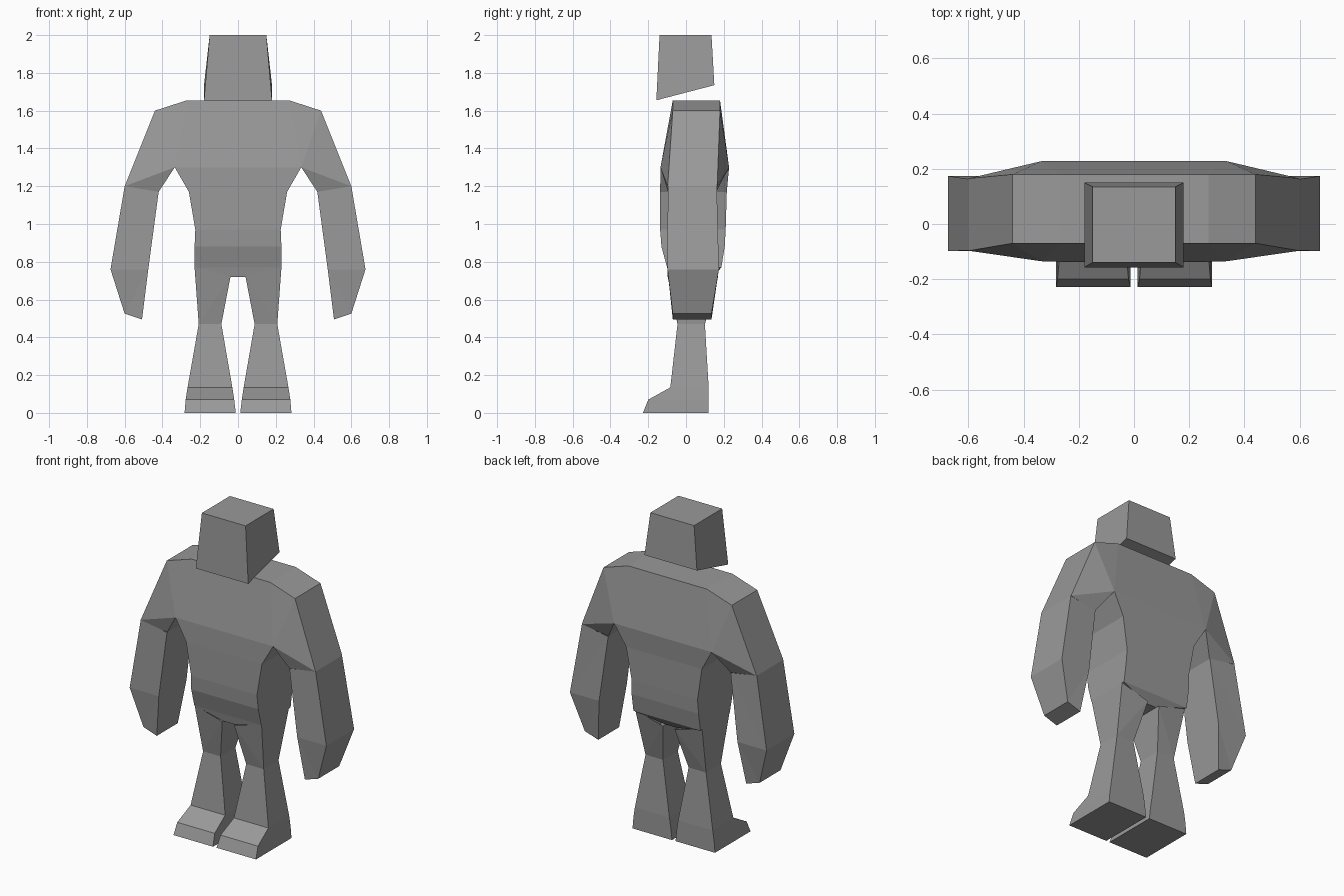
import bpy
import bmesh

if "Cube" in bpy.data.objects:
    bpy.data.objects.remove(bpy.data.objects["Cube"], do_unlink=True)

GREY = (0.32, 0.32, 0.32, 1)
stone = bpy.data.materials.new("stone grey")
stone.use_nodes = True
stone.diffuse_color = GREY
stone.node_tree.nodes["Principled BSDF"].inputs["Base Color"].default_value = GREY


def finish(bm, name):
    bmesh.ops.remove_doubles(bm, verts=bm.verts, dist=0.0005)
    bmesh.ops.recalc_face_normals(bm, faces=bm.faces)
    mesh = bpy.data.meshes.new(name)
    bm.to_mesh(mesh)
    bm.free()
    mesh.materials.append(stone)
    obj = bpy.data.objects.new(name, mesh)
    bpy.context.collection.objects.link(obj)


def loft(name, rings, side=1, open_start=False):
    """Each ring: outer (x, z), inner (x, z), front y, back y."""
    bm = bmesh.new()
    loops = []
    for (ox, oz), (ix, iz), front, back in rings:
        corners = [(ox, front, oz), (ix, front, iz), (ix, back, iz), (ox, back, oz)]
        loops.append([bm.verts.new((x * side, y, z)) for x, y, z in corners])
    for a, b in zip(loops, loops[1:]):
        # front and back are split from the inner corner to the next outer one
        for o, i in ((0, 1), (3, 2)):
            bm.faces.new((a[o], a[i], b[o]))
            if (a[i].co - b[i].co).length > 0.001:
                bm.faces.new((a[i], b[i], b[o]))
        for p, q in ((1, 2), (3, 0)):
            if (a[p].co - b[p].co).length > 0.001:
                bm.faces.new((a[p], a[q], b[q], b[p]))
    if not open_start:
        bm.faces.new(loops[0])
    bm.faces.new(loops[-1])
    finish(bm, name)


# Torso: height, half width, front, back
torso = [(1.655, 0.27, -0.07, 0.18), (1.30, 0.335, -0.135, 0.228),
         (1.17, 0.26, -0.137, 0.216), (0.97, 0.226, -0.137, 0.21),
         (0.88, 0.23, -0.13, 0.205), (0.77, 0.23, -0.10, 0.187),
         (0.72, 0.04, -0.09, 0.145)]
loft("torso", [((w, z), (-w, z), f, b) for z, w, f, b in torso])


# Arms run from the shoulder to the blunt hand
def arm(name, side):
    bm = bmesh.new()
    shoulder = [(0.27, -0.07, 1.655), (0.335, -0.135, 1.30),
                (0.335, 0.228, 1.30), (0.27, 0.18, 1.655)]
    cap = [(0.44, -0.07, 1.60), (0.44, 0.18, 1.60)]
    elbow = [(0.60, -0.097, 1.20), (0.42, -0.095, 1.17),
             (0.42, 0.16, 1.17), (0.60, 0.165, 1.20)]
    s, c, e = ([bm.verts.new((x * side, y, z)) for x, y, z in part]
               for part in (shoulder, cap, elbow))
    faces = [(s[0], c[0], c[1], s[3]), (c[0], e[0], e[3], c[1]),
             (s[1], s[2], e[2], e[1])]
    for k, (o, i) in enumerate(((0, 1), (3, 2))):
        faces += [(s[o], s[i], c[k]), (c[k], s[i], e[o]), (s[i], e[i], e[o])]
    for face in faces:
        bm.faces.new(face)
    finish(bm, name + "_upper_arm")
    loft(name + "_forearm", [((0.60, 1.20), (0.42, 1.17), -0.096, 0.163),
                             ((0.675, 0.76), (0.475, 0.76), -0.098, 0.174),
                             ((0.60, 0.525), (0.508, 0.495), -0.07, 0.135)],
         side, open_start=True)


# Legs run from the hip through the knee into the foot
leg = [((0.23, 0.77), (0.04, 0.72), -0.097, 0.17),
       ((0.208, 0.47), (0.088, 0.47), -0.045, 0.10),
       ((0.267, 0.135), (0.03, 0.135), -0.083, 0.12),
       ((0.277, 0.07), (0.02, 0.07), -0.20, 0.12),
       ((0.283, 0), (0.012, 0), -0.228, 0.12)]
for label, sign in (("left", 1), ("right", -1)):
    arm(label, sign)
    loft(label + "_leg", leg, sign, open_start=True)

# Head: tapered block with an underside rising to the back
bm = bmesh.new()
bmesh.ops.create_cube(bm, size=2)
for v in bm.verts:
    rear = v.co.y > 0
    if v.co.z > 0:
        v.co = (v.co.x * 0.15, 0.135 if rear else -0.14, 2)
    else:
        v.co = (v.co.x * 0.18, 0.15 if rear else -0.157, 1.735 if rear else 1.655)
finish(bm, "head")
